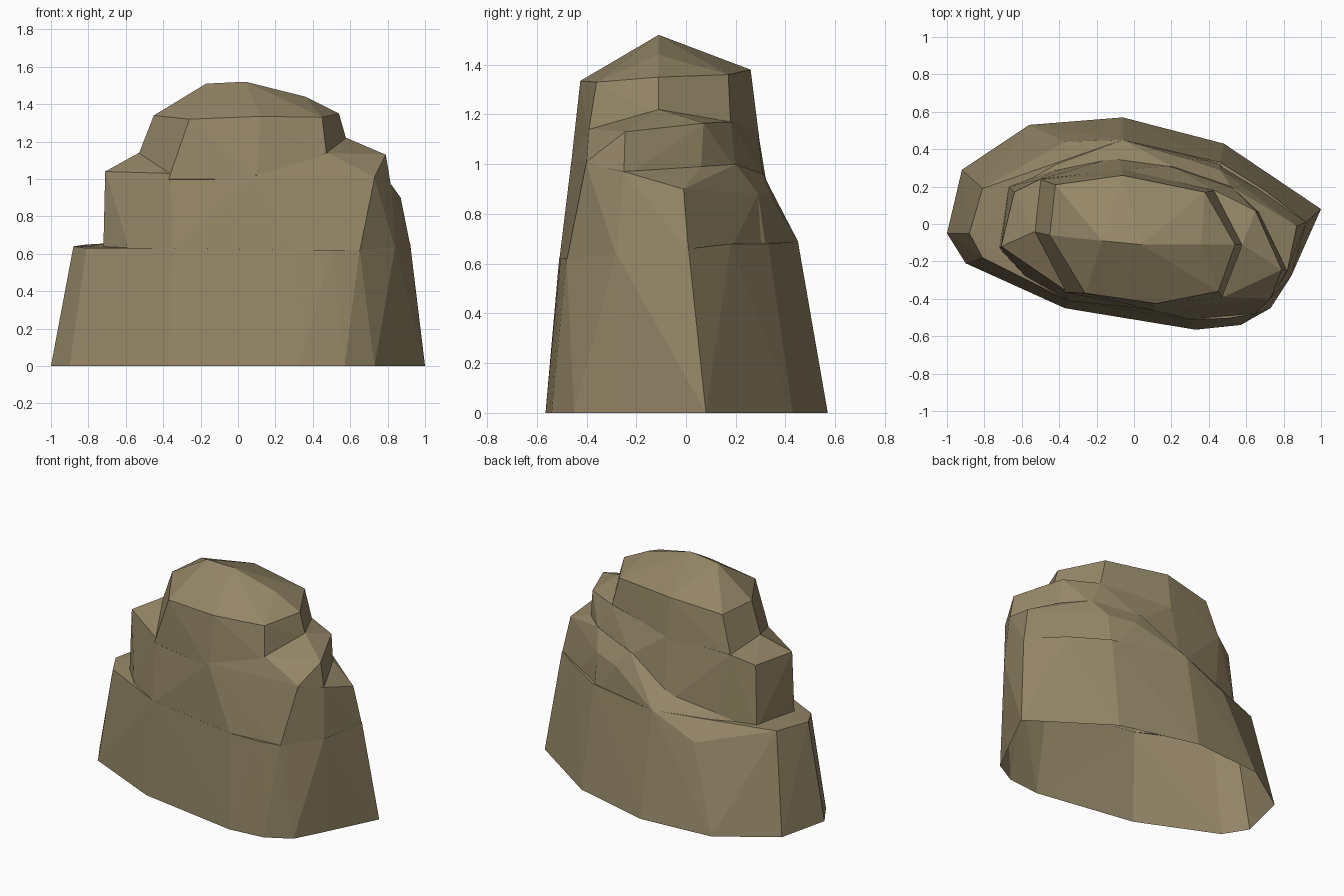
import bpy, bmesh

stone = bpy.data.materials.new("sandy_stone")
stone.diffuse_color = (0.30, 0.24, 0.135, 1)


def hull(name, points):
    """Faceted block: convex hull of a few corner points."""
    bm = bmesh.new()
    for p in points:
        bm.verts.new(p)
    r = bmesh.ops.convex_hull(bm, input=bm.verts[:])
    junk = [v for v in bm.verts if not v.link_faces]
    bmesh.ops.delete(bm, geom=junk, context='VERTS')
    bmesh.ops.recalc_face_normals(bm, faces=bm.faces[:])
    me = bpy.data.meshes.new(name)
    bm.to_mesh(me)
    bm.free()
    me.materials.append(stone)
    ob = bpy.data.objects.new(name, me)
    bpy.context.collection.objects.link(ob)
    return ob


# Ground outline, counter-clockwise
foot = [(-1, -.05), (-.9, -.21), (-.6, -.33), (-.37, -.45), (.33, -.565),
        (.57, -.54), (.73, -.45), (.82, -.28), (1, .08), (.70, .24),
        (.48, .43), (-.06, .57), (-.56, .53), (-.92, .29)]

# Lower body with the left ledge on top
rock = hull("rock", [(x, y, 0) for x, y in foot] + [
    (-.88, -.05, .64), (-.81, -.18, .63), (-.58, -.28, .63), (-.35, -.41, .63),
    (.3, -.51, .62), (.5, -.505, .62), (.65, -.48, .62), (.84, -.28, .64),
    (.92, .01, .66), (.7, .18, .68), (.46, .33, .68), (-.06, .45, .69),
    (-.37, .44, .55), (-.67, .2, .655), (-.81, .19, .65)])

# Right buttress
buttress = hull("right_buttress", [
    (.65, -.48, .61), (.84, -.28, .63), (.92, .01, .65), (.68, .18, .66),
    (.44, .33, .6), (.87, -.01, .9), (.82, -.25, .97), (.67, .06, .99),
    (.73, -.40, 1.0), (.52, .2, 1.0), (.46, .29, .88), (0, -.35, .55), (0, 0, .9)])

# Sloping ledge that climbs across the back
ledge = hull("back_ledge", [
    (.46, .29, .88), (.28, .35, .86), (-.06, .45, .69), (-.37, .44, .55),
    (.46, .33, .6), (.2, .31, .96), (.52, .2, 1.0), (-.09, .35, .76),
    (-.43, .28, .71), (-.62, .2, .66), (0, 0, .4)])

# Middle tier with both shoulders
tier = hull("shoulder_tier", [
    (-.72, -.13, .62), (-.67, .2, .62), (-.58, -.28, .62), (-.35, -.41, .62),
    (.3, -.51, .61), (.65, -.48, .61), (-.43, .29, .62), (-.09, .36, .7),
    (.2, .31, .94), (.52, .2, .98), (.67, .06, .97), (.82, -.25, .95),
    (-.71, -.12, 1.04), (-.64, .17, 1.04), (-.36, -.36, 1.03), (-.53, -.04, 1.14),
    (.1, -.46, 1.02), (.48, -.39, 1.14), (.73, -.40, 1.01), (.79, -.245, 1.13),
    (.65, .07, 1.165), (.58, -.11, 1.22), (.43, .18, 1.17), (-.06, .29, 1.13),
    (-.5, .24, 1.1), (0, 0, .4)])

# Domed cap
cap = hull("cap", [
    (-.54, -.04, 1.11), (-.37, -.365, 1.0), (.1, -.462, 1.0), (.475, -.395, 1.11),
    (.585, -.11, 1.19), (.435, .18, 1.14), (-.06, .295, 1.1), (-.505, .24, 1.08),
    (-.45, -.06, 1.34), (-.26, -.37, 1.32), (.12, -.425, 1.335), (.45, -.36, 1.33),
    (.54, -.11, 1.35), (.38, .17, 1.36), (-.06, .26, 1.38), (-.42, .21, 1.34),
    (-.17, -.09, 1.51), (.04, -.11, 1.52), (.36, -.11, 1.44), (0, -.1, .7)])

# Fuse the blocks into one shell
parts = [buttress, ledge, tier, cap]
for p in parts:
    p.hide_render = True
    m = rock.modifiers.new(p.name, 'BOOLEAN')
    m.operation, m.solver, m.object = 'UNION', 'EXACT', p
dg = bpy.context.evaluated_depsgraph_get()
fused = bpy.data.meshes.new_from_object(rock.evaluated_get(dg))
rock.modifiers.clear()
rock.data = fused
for p in parts:
    bpy.data.objects.remove(p)

# The underside is open
bm = bmesh.new()
bm.from_mesh(fused)
under = [f for f in bm.faces if all(v.co.z < 1e-4 for v in f.verts)]
bmesh.ops.delete(bm, geom=under, context='FACES')
for f in bm.faces:
    f.smooth = False
    f.material_index = 0
bm.to_mesh(fused)
bm.free()
if not fused.materials:
    fused.materials.append(stone)
